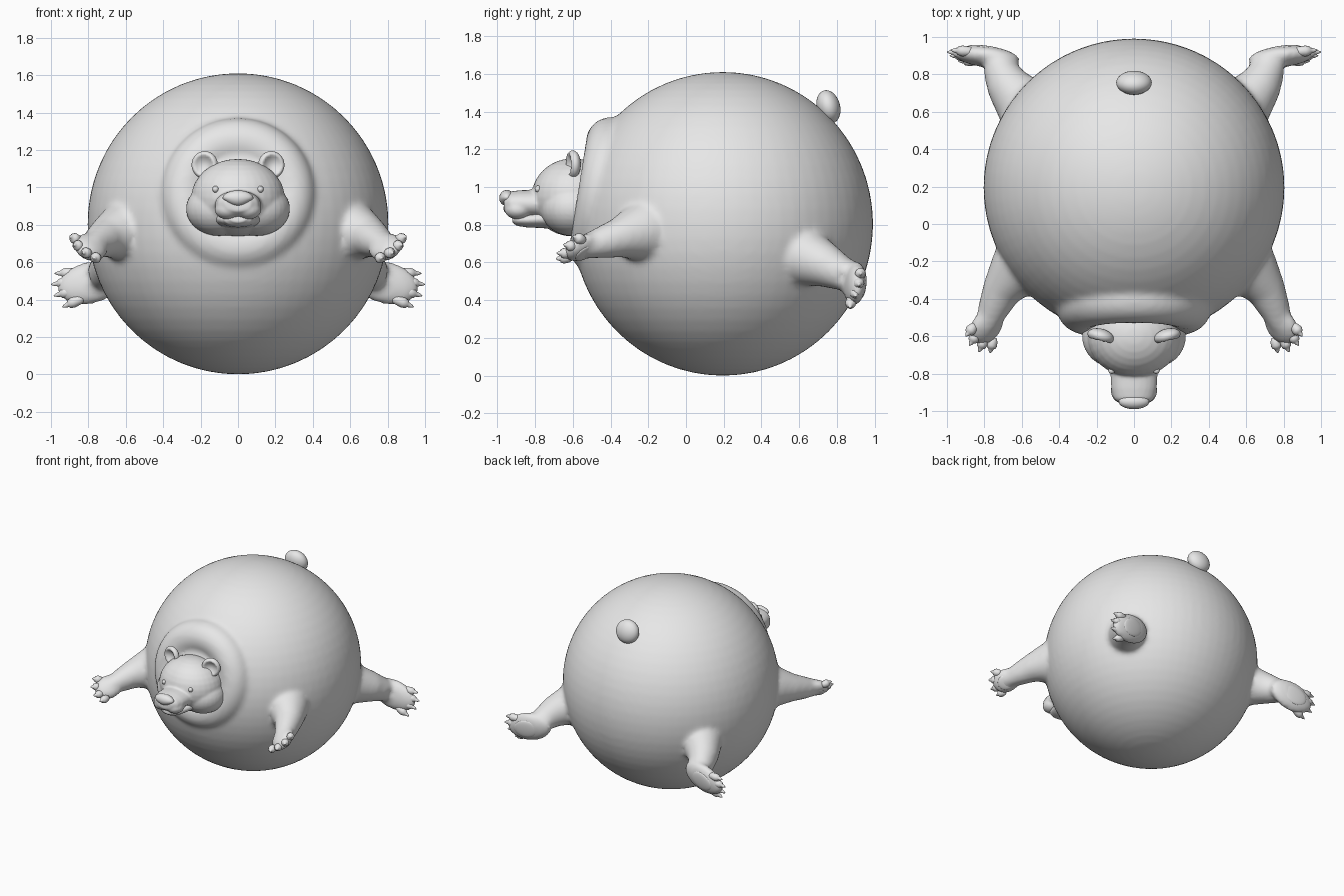
import bpy, bmesh, math
from mathutils import Vector, Matrix

if "Cube" in bpy.data.objects:
    bpy.data.objects.remove(bpy.data.objects["Cube"])

grey = bpy.data.materials.new("fur_grey")
grey.diffuse_color = (0.8, 0.8, 0.8, 1)
grey.use_nodes = True
grey.node_tree.nodes["Principled BSDF"].inputs["Base Color"].default_value = grey.diffuse_color


def frame(f, w):
    """Orthonormal columns: forward, width, normal."""
    f = Vector(f).normalized()
    w = Vector(w)
    w = (w - f * f.dot(w)).normalized()
    return Matrix((f, w, f.cross(w))).transposed()


def ball(bm, c, r, basis=None, seg=32):
    m = (basis or Matrix.Identity(3)).to_4x4()
    m = Matrix.Translation(c) @ m @ Matrix.Diagonal((*r, 1))
    return bmesh.ops.create_uvsphere(bm, u_segments=seg, v_segments=seg // 2,
                                     radius=1, matrix=m)["verts"]


def loft(bm, pts, squash=1.0, n=24):
    """Tube through (centre, radius) stations with closed ends."""
    cs = [Vector(p) for p, r in pts]
    rings = []
    for i, (p, r) in enumerate(pts):
        d = (cs[min(i + 1, len(cs) - 1)] - cs[max(i - 1, 0)]).normalized()
        side = d.cross(Vector((0, 0, 1))).normalized()
        up = side.cross(d)
        rings.append([bm.verts.new(cs[i] + side * r * math.cos(a) + up * r * squash * math.sin(a))
                      for a in (2 * math.pi * k / n for k in range(n))])
    for a, b in zip(rings, rings[1:]):
        for k in range(n):
            j = (k + 1) % n
            bm.faces.new((a[k], a[j], b[j], b[k]))
    bm.faces.new(rings[0])
    bm.faces.new(rings[-1])


def torus(bm, m, R, r, n=48, k=20):
    v = [[bm.verts.new(m @ Vector(((R + r * math.cos(b)) * math.cos(a), r * math.sin(b),
                                   (R + r * math.cos(b)) * math.sin(a))))
          for b in (2 * math.pi * j / k for j in range(k))]
         for a in (2 * math.pi * i / n for i in range(n))]
    for i in range(n):
        for j in range(k):
            p, q = v[i], v[(i + 1) % n]
            bm.faces.new((p[j], q[j], q[(j + 1) % k], p[(j + 1) % k]))


def mirror(bm):
    geo = bmesh.ops.duplicate(bm, geom=bm.verts[:] + bm.edges[:] + bm.faces[:])["geom"]
    for v in geo:
        if isinstance(v, bmesh.types.BMVert):
            v.co.x *= -1


def finish(bm, name, voxel=0, smooth=0):
    """Make the object; optionally fuse its pieces into one soft skin."""
    bmesh.ops.recalc_face_normals(bm, faces=bm.faces[:])
    me = bpy.data.meshes.new(name)
    bm.to_mesh(me)
    bm.free()
    ob = bpy.data.objects.new(name, me)
    bpy.context.collection.objects.link(ob)
    me.materials.append(grey)
    bpy.context.view_layer.objects.active = ob
    if voxel:
        md = ob.modifiers.new("fuse", 'REMESH')
        md.mode = 'VOXEL'
        md.voxel_size = voxel
        sm = ob.modifiers.new("soften", 'SMOOTH')
        sm.factor, sm.iterations = 0.5, smooth
        for m in ("fuse", "soften"):
            bpy.ops.object.modifier_apply(modifier=m)
        if not ob.data.materials:
            ob.data.materials.append(grey)
    for p in ob.data.polygons:
        p.use_smooth = True
    return ob


# Paw layout for the +x side: centre, forward, width, radii, toe tips
front = ((0.79, -0.55, 0.68), frame((.45, -.8, -.3), (.6, .45, .65)), (.11, .095, .052),
         [(.77, -.69, .62), (.83, -.685, .65), (.88, -.65, .695), (.90, -.60, .74)])
hind = ((0.79, 0.895, 0.49), frame((.95, .1, -.22), (.2, .15, .95)), (.185, .115, .056),
        [(.98, .93, .54), (1.0, .92, .48), (.985, .90, .42), (.94, .87, .36)])

# Round body fused with legs and paws
bm = bmesh.new()
loft(bm, [((.52, -.16, .78), .22), ((.64, -.26, .755), .15), ((.71, -.36, .73), .105),
          ((.75, -.45, .705), .085), ((.79, -.55, .68), .06)])
loft(bm, [((.46, .48, .68), .23), ((.59, .64, .625), .155), ((.68, .75, .58), .115),
          ((.73, .85, .53), .085)])
for c, b, r, tips in (front, hind):
    ball(bm, c, r, b)
mirror(bm)
ball(bm, (0, .195, .805), (.805, .797, .805), seg=64)
# neck collar
torus(bm, Matrix.Translation((0, -.445, .96)) @ Matrix.Rotation(math.radians(-9), 4, 'X'), .285, .13)
finish(bm, "body", 0.018, 8)

# Toes with pointed claws
bm = bmesh.new()
for c, b, r, tips in (front, hind):
    knuckle = Vector(c) + b.col[0] * r[0] * .35
    mid = sum((Vector(t) for t in tips), Vector()) / 4
    for t in tips:
        t = Vector(t)
        base = knuckle + (t - mid) * .75
        loft(bm, [(base.lerp(t, k), q) for k, q in
                  ((0, .018), (.2, .026), (.5, .029), (.68, .023), (.72, .015), (.88, .010), (1, .002))], n=14)
mirror(bm)
finish(bm, "toes_and_claws")

# Sole pads, slightly raised
bm = bmesh.new()
for c, b, r, tips in (front, hind):
    ball(bm, Vector(c) - b.col[2] * r[2] * .72 + b.col[0] * r[0] * .05,
         (r[0] * .55, r[1] * .62, .016), b, 24)
mirror(bm)
finish(bm, "sole_pads")

# Head: skull, cheeks and upper muzzle fused
bm = bmesh.new()
ball(bm, (.1, -.6, .885), (.178, .17, .145))
ball(bm, (.055, -.89, .88), (.07, .072, .052))
mirror(bm)
ball(bm, (0, -.6, .945), (.25, .22, .207))
loft(bm, [((0, -.66, .91), .16), ((0, -.78, .91), .128), ((0, -.88, .91), .122),
          ((0, -.935, .912), .108), ((0, -.965, .914), .07)], .6)
finish(bm, "head", 0.009, 5)

# Lower jaw below the mouth line
bm = bmesh.new()
loft(bm, [((0, -.62, .84), .18), ((0, -.76, .83), .115), ((0, -.85, .825), .092),
          ((0, -.895, .826), .075), ((0, -.92, .83), .04)], .42)
finish(bm, "lower_jaw", 0.006, 4)

# Nose, flatter on top and narrowing downwards
bm = bmesh.new()
for v in ball(bm, (0, -.95, .942), (.082, .04, .042)):
    v.co.x *= 1 + min(0, v.co.z - .942) * 9
finish(bm, "nose")

# Eyes
bm = bmesh.new()
ball(bm, (.12, -.785, .99), (.017, .017, .018), seg=16)
mirror(bm)
finish(bm, "eyes")

# Ears with a cupped front
bm = bmesh.new()
tilt = Matrix.Rotation(math.radians(15), 3, 'Z')
c = Vector((.178, -.6, 1.12))
for v in ball(bm, (0, 0, 0), (.072, .04, .074)):
    rad = math.hypot(v.co.x / .072, v.co.z / .074)
    if v.co.y < 0 and rad < .75:
        v.co.y += .04 * (1 - (rad / .75) ** 2) + .004
    v.co = c + tilt @ v.co
mirror(bm)
finish(bm, "ears")

# Stubby tail
bm = bmesh.new()
ball(bm, (0, .755, 1.425), (.095, .062, .09), Matrix.Rotation(math.radians(15), 3, 'X'))
finish(bm, "tail")
